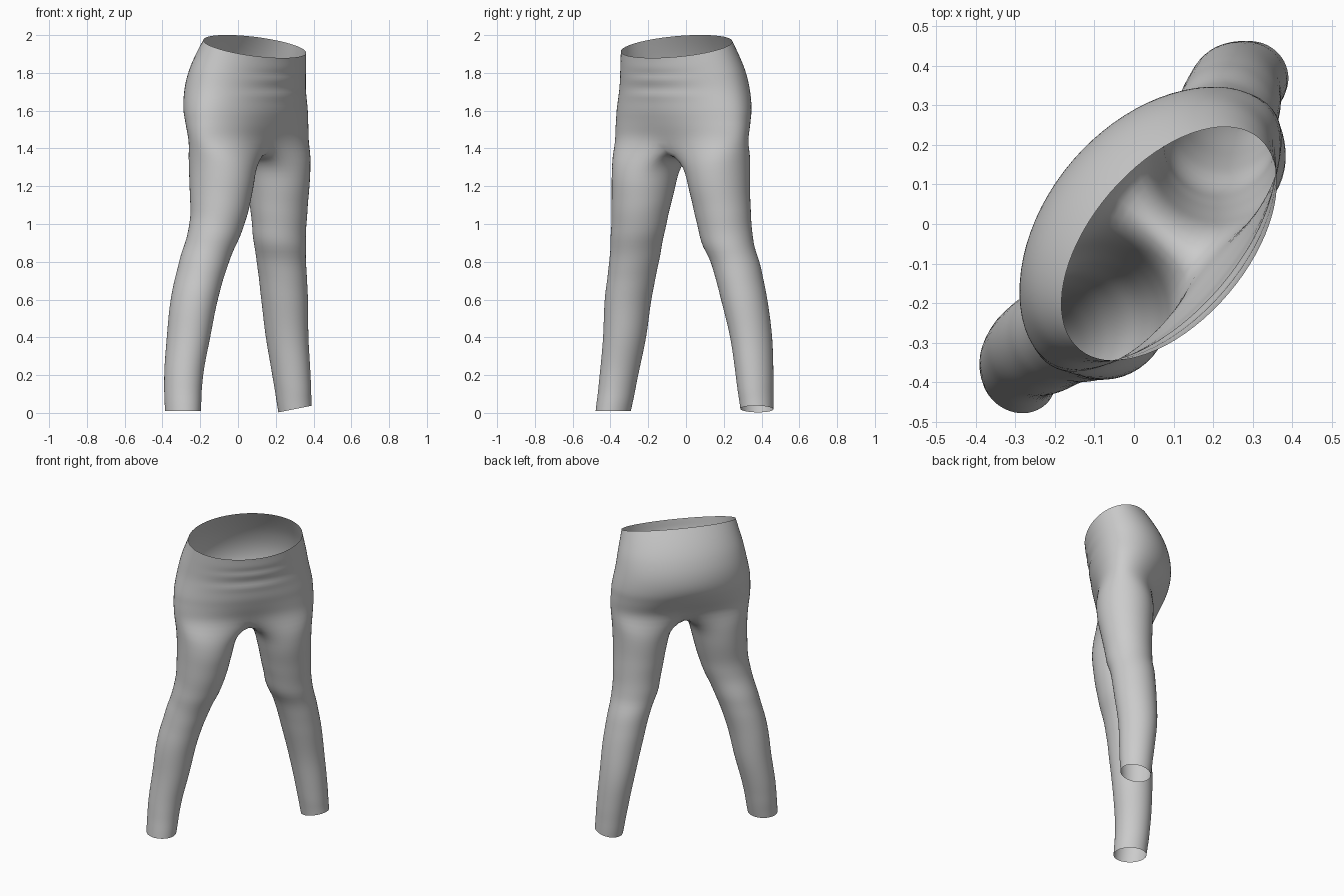
import bpy, bmesh, math
from mathutils import Vector

if "Cube" in bpy.data.objects:
    bpy.data.objects.remove(bpy.data.objects["Cube"])

# Body axes: across the hips, and towards the belly (figure stands turned)
U = Vector((0.65, 0.76, 0))
F = Vector((0.76, -0.65, 0))
UP = Vector((0, 0, 1))

# Leg keys: z, centre x, centre y, half width, half depth
LEG_A = [(0.0, -.292, -.385, .090, .100), (.2, -.288, -.355, .100, .107),
         (.4, -.262, -.325, .112, .119), (.6, -.232, -.307, .122, .129),
         (.8, -.180, -.275, .130, .136), (1.0, -.110, -.250, .147, .148),
         (1.2, -.087, -.225, .168, .175), (1.34, -.083, -.210, .190, .190)]
LEG_B = [(0.0, .302, .375, .085, .092), (.2, .283, .363, .097, .106),
         (.4, .260, .345, .108, .118), (.6, .247, .308, .121, .128),
         (.8, .230, .260, .128, .134), (.9, .221, .219, .139, .140),
         (1.0, .218, .203, .146, .146), (1.2, .215, .175, .164, .168),
         (1.34, .210, .165, .188, .188)]
# Torso keys: z, half width, side offset, front depth, back depth, mid notch, tilt
TORSO = [(1.43, .434, .065, .250, .142, .25, 0), (1.52, .436, .058, .254, .185, .08, 0),
         (1.62, .424, .048, .262, .216, .0, 0), (1.72, .403, .045, .272, .222, .0, .005),
         (1.81, .385, .058, .285, .195, .0, .02), (1.88, .367, .080, .293, .150, .0, .04),
         (1.94, .352, .100, .297, .098, .0, .061)]


def sample(keys, z):
    """Smooth interpolation of a key table at height z."""
    n = len(keys)
    i = max(k for k in range(n - 1) if keys[k][0] <= z + 1e-6)
    a, b = keys[i], keys[i + 1]
    p, q = keys[max(i - 1, 0)], keys[min(i + 2, n - 1)]
    h = b[0] - a[0]
    t = (z - a[0]) / h
    out = []
    for k in range(1, len(a)):
        ma = (b[k] - p[k]) / (b[0] - p[0]) * h
        mb = (q[k] - a[k]) / (q[0] - a[0]) * h
        out.append((2*t**3 - 3*t*t + 1) * a[k] + (t**3 - 2*t*t + t) * ma
                   + (3*t*t - 2*t**3) * b[k] + (t**3 - t*t) * mb)
    return out


def bump(x, centre, width):
    return math.exp(-((x - centre) / width) ** 2)


bm = bmesh.new()


def bridge(lo, hi):
    n = len(lo)
    for k in range(n):
        m = (k + 1) % n
        bm.faces.new((lo[k], lo[m], hi[m], hi[k]))


# Torso rings, built from two outer arcs that share the front and back mid points
ARC = [(1, i) for i in range(-9, 10)] + [(-1, i) for i in range(8, -9, -1)]
torso, ROWS = [], 17
for r in range(ROWS):
    z = 1.43 + 0.51 * r / (ROWS - 1)
    a, mid, front, back, notch, tilt = sample(TORSO, z)
    ring = {}
    for side, i in ARC:
        phi = math.radians(i * 10)
        s, c = math.sin(phi), math.cos(phi)
        reach = front - mid if s > 0 else back + mid
        depth = mid + reach * s * (1 - notch * abs(s) ** 8)
        # belly folds
        if s > 0:
            depth += .007 * s ** 6 * math.sin((z - 1.66) * 70) * bump(z, 1.74, .1)
        pos = U * (.02 + side * a * c) + F * depth + UP * (z - tilt * s)
        ring[(side, i)] = bm.verts.new(pos)
    ring[(-1, 9)], ring[(-1, -9)] = ring[(1, 9)], ring[(1, -9)]
    torso.append(ring)
for lo, hi in zip(torso, torso[1:]):
    bridge([lo[k] for k in ARC], [hi[k] for k in ARC])

# Crotch seam between the front and back mid points
base = torso[0]
fr, bk = base[(1, 9)].co, base[(1, -9)].co
seam = {}
for i in range(10, 15):
    t = (i - 9) / 6
    seam[i] = bm.verts.new(fr.lerp(bk, t) - UP * .035 * math.sin(math.pi * t))

# Legs, from hem up to the crotch
for side, keys in ((-1, LEG_A), (1, LEG_B)):
    rings = []
    for r in range(25):
        z = 1.32 * r / 24
        x, y, p, q = sample(keys, z)
        ring = []
        for i in range(-9, 15):
            th = math.radians(i * 15)
            # soft creases around the knee and ankle
            w = 1 + .018 * math.sin(z * 42 + side + 1.5 * math.sin(th)) * (
                bump(z, .9, .2) + .6 * bump(z, .1, .1))
            pos = Vector((x, y, z)) + U * (side * p * w * math.cos(th)) \
                + F * (q * w * math.sin(th))
            low = max(0, 1 - z / .12)
            pos.z += low * (.02 + .2 * (pos.x - .3) if side > 0 else .01)
            # lift the outer thigh towards the hip
            pos.z += .05 * max(0, (z - 1.1) / .22) * max(0, math.cos(th))
            ring.append(bm.verts.new(pos))
        rings.append(ring)
    rings.append([base[(side, i)] if i < 10 else seam[i] for i in range(-9, 15)])
    for lo, hi in zip(rings, rings[1:]):
        bridge(lo, hi)

# Relax the join between legs and torso
near = [v for v in bm.verts if 1.25 < v.co.z < 1.56]
for _ in range(3):
    bmesh.ops.smooth_vert(bm, verts=near, factor=.35,
                          use_axis_x=True, use_axis_y=True, use_axis_z=True)
bmesh.ops.recalc_face_normals(bm, faces=bm.faces)
for f in bm.faces:
    f.smooth = True

mesh = bpy.data.meshes.new("trousers")
bm.to_mesh(mesh)
bm.free()
obj = bpy.data.objects.new("trousers", mesh)
bpy.context.collection.objects.link(obj)
sub = obj.modifiers.new("smooth", 'SUBSURF')
sub.levels = sub.render_levels = 1
